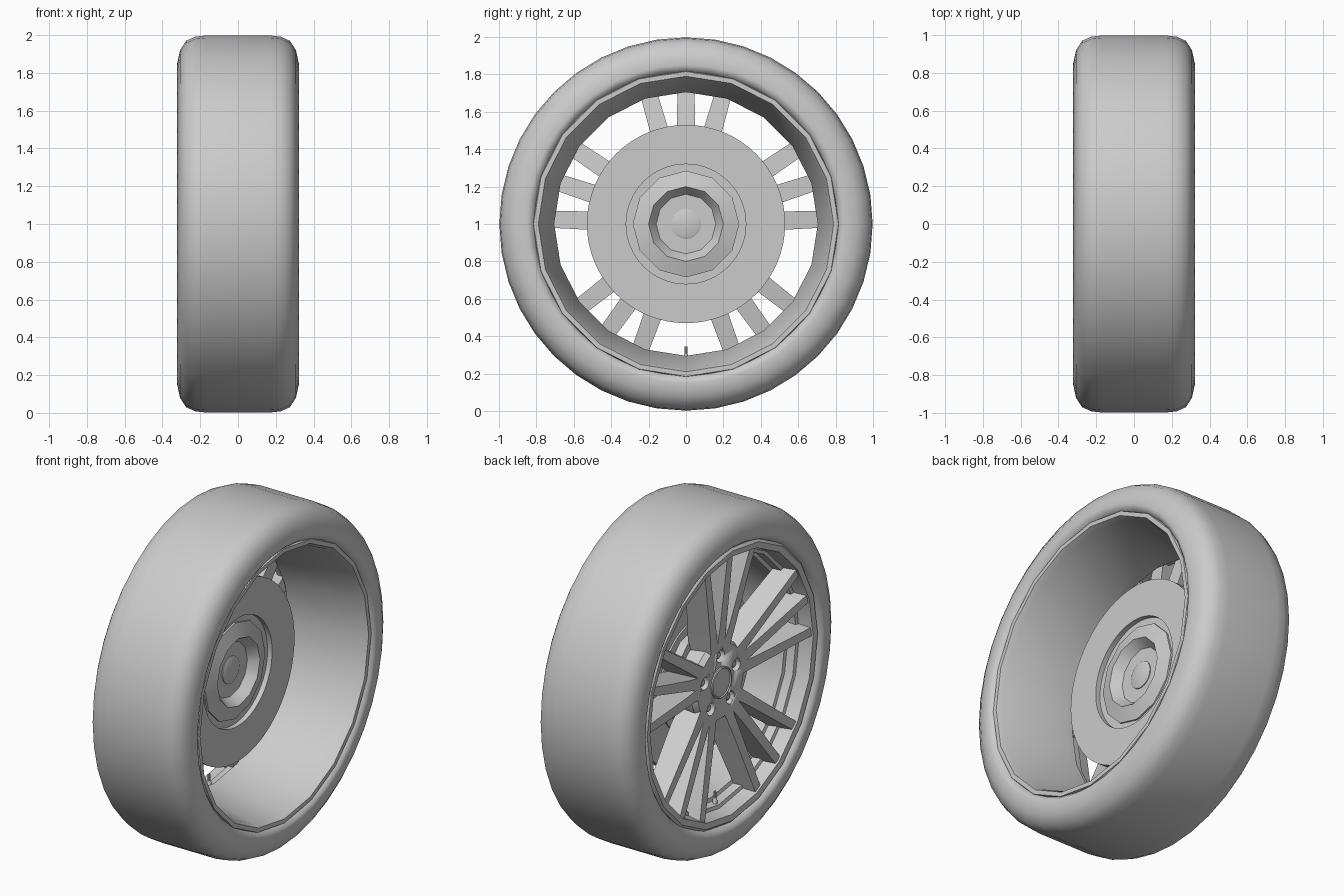
import bpy, bmesh, math
from mathutils import Matrix, Vector

if "Cube" in bpy.data.objects:
    bpy.data.objects.remove(bpy.data.objects["Cube"])

CENTRE = Vector((0, 0, 1))
ARMS = [90 + 72 * i for i in range(5)]


def point(x, r, deg, t=0.0):
    """Point at radius r along an angle in the wheel plane, shifted sideways by t."""
    a = math.radians(deg)
    return Vector((x, r * math.cos(a) - t * math.sin(a), r * math.sin(a) + t * math.cos(a)))


def finish(bm, name, angle=35, smooth=True):
    bmesh.ops.recalc_face_normals(bm, faces=bm.faces)
    mesh = bpy.data.meshes.new(name)
    bm.to_mesh(mesh)
    bm.free()
    ob = bpy.data.objects.new(name, mesh)
    ob.location = CENTRE
    bpy.context.collection.objects.link(ob)
    bpy.ops.object.select_all(action='DESELECT')
    ob.select_set(True)
    bpy.context.view_layer.objects.active = ob
    if smooth:
        bpy.ops.object.shade_smooth_by_angle(angle=math.radians(angle))
    return ob


def lathe_into(bm, profile, sides, closed=True, mat=Matrix()):
    """Spin (x, r) points round the x axis; open profiles get flat end caps."""
    rings = [[bm.verts.new(mat @ point(x, r, 90 + 360 * i / sides)) for i in range(sides)]
             for x, r in profile]
    pairs = list(zip(rings, rings[1:])) + ([(rings[-1], rings[0])] if closed else [])
    for a, b in pairs:
        for i in range(sides):
            j = (i + 1) % sides
            bm.faces.new((a[i], a[j], b[j], b[i]))
    if not closed:
        bm.faces.new(rings[0])
        bm.faces.new(rings[-1])


def lathe(name, profile, sides, closed=True, angle=35):
    bm = bmesh.new()
    lathe_into(bm, profile, sides, closed)
    return finish(bm, name, angle)


# Tyre: rounded shoulders, mirrored side profile
half = [(0.17, 0.998), (0.225, 0.992), (0.275, 0.97), (0.307, 0.92), (0.322, 0.85),
        (0.315, 0.83), (0.30, 0.815), (0.27, 0.80)]
lathe("tyre", half + [(-x, r) for x, r in reversed(half)], 40)

# Rim barrel with rear lip, stepped front and front lip
lathe("rim", [(0.29, 0.82), (0.305, 0.815), (0.305, 0.79), (0.27, 0.775), (-0.11, 0.705),
              (-0.16, 0.705), (-0.165, 0.725), (-0.215, 0.73), (-0.22, 0.75), (-0.275, 0.76),
              (-0.30, 0.765), (-0.305, 0.80), (-0.29, 0.815), (-0.24, 0.80), (0.24, 0.80)], 20)

# Spokes: five arms of three tapered fingers
bm = bmesh.new()
sections = [(0.19, 0.19, -0.225, -0.10, 0.07, 0.11), (0.34, 0.34, -0.245, -0.11, 0.06, 0.105),
            (0.765, 0.735, -0.29, -0.17, 0.05, 0.09)]
for arm in ARMS:
    for lean in (-16, 0, 16):
        rings = []
        for rf, rb, xf, xb, wf, wb in sections:
            rings.append([bm.verts.new(point(x, r, arm + lean, t)) for x, r, t in
                          ((xf, rf, -wf / 2), (xf, rf, wf / 2), (xb, rb, wb / 2), (xb, rb, -wb / 2))])
        for a, b in zip(rings, rings[1:]):
            for i in range(4):
                bm.faces.new((a[i], a[(i + 1) % 4], b[(i + 1) % 4], b[i]))
        bm.faces.new(rings[0])
        bm.faces.new(rings[-1])
finish(bm, "spokes", smooth=False)

# Wheel hub plate with five lug holes
hub = lathe("hub_plate", [(-0.05, 0.235), (-0.20, 0.235), (-0.228, 0.215)], 40, closed=False)
bm = bmesh.new()
for arm in ARMS:
    lathe_into(bm, [(-0.4, 0.037), (-0.17, 0.037)], 16, False, Matrix.Translation(point(0, 0.155, arm)))
cutter = finish(bm, "lug_cutter")
cutter.hide_render = True
cut = hub.modifiers.new("lug_holes", 'BOOLEAN')
cut.object = cutter
cut.operation = 'DIFFERENCE'
cut.solver = 'EXACT'
bpy.context.view_layer.objects.active = hub
bpy.ops.object.modifier_apply(modifier=cut.name)
bpy.data.objects.remove(cutter)

# Lug nuts
bm = bmesh.new()
for arm in ARMS:
    lathe_into(bm, [(-0.16, 0.024), (-0.205, 0.024), (-0.215, 0.017)], 6, False,
               Matrix.Translation(point(0, 0.155, arm)))
finish(bm, "lug_nuts", smooth=False)

# Centre cap
lathe("centre_cap", [(-0.21, 0.092), (-0.236, 0.092), (-0.24, 0.085), (-0.234, 0.08)], 32, closed=False)

# Brake disc and its carrier
lathe("brake_disc", [(0.0, 0.53), (0.0, 0.32), (-0.05, 0.32), (-0.05, 0.53)], 64)
lathe("brake_hat", [(-0.03, 0.325), (-0.03, 0.26), (-0.06, 0.22), (-0.06, 0.325)], 48)

# Axle hub: faceted boss with conical recess
lathe("axle_hub", [(-0.06, 0.285), (-0.02, 0.285), (0.005, 0.20), (-0.09, 0.13), (-0.11, 0.12),
                   (-0.11, 0.285)], 12, angle=29)
lathe("axle_flange", [(-0.11, 0.14), (-0.10, 0.125)], 8, closed=False)
lathe("axle_nut", [(-0.12, 0.095), (-0.075, 0.095), (-0.07, 0.08), (-0.045, 0.08), (-0.04, 0.07)],
      20, closed=False)

# Tyre valve at the bottom of the rim
bm = bmesh.new()
stand = Matrix.Translation((-0.19, 0, -0.74)) @ Matrix.Rotation(math.radians(-90), 4, 'Y')
lathe_into(bm, [(0, 0.014), (0.04, 0.012), (0.045, 0.008), (0.085, 0.007)], 10, False, stand)
finish(bm, "valve")
